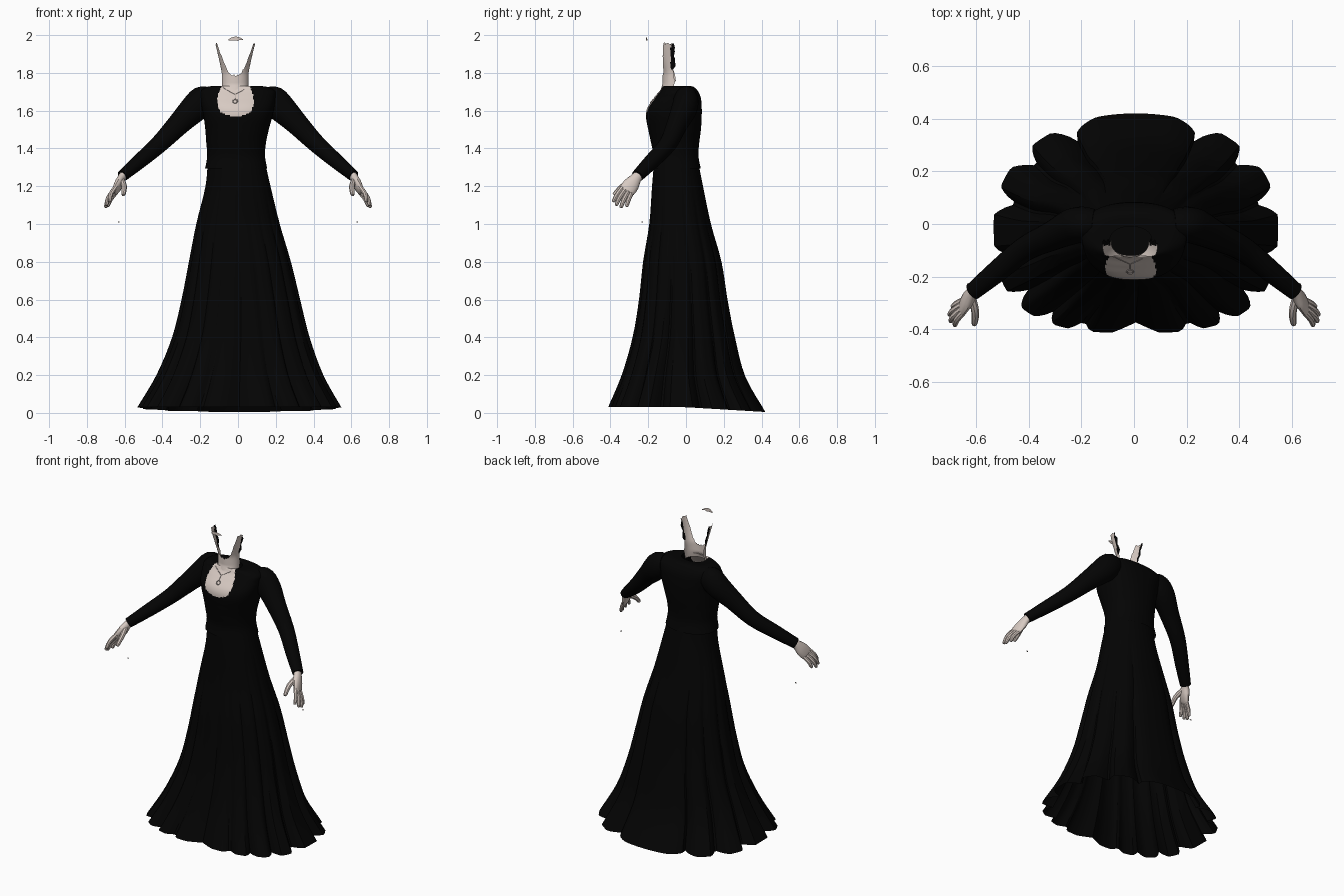
import bpy, bmesh, math, random
from mathutils import Vector

if "Cube" in bpy.data.objects:
    bpy.data.objects.remove(bpy.data.objects["Cube"])

random.seed(4)


def material(name, rgb):
    m = bpy.data.materials.new(name)
    m.diffuse_color = (*rgb, 1)
    m.use_nodes = True
    m.node_tree.nodes["Principled BSDF"].inputs["Base Color"].default_value = m.diffuse_color
    return m


BLACK = material("black cloth", (0.0011, 0.0011, 0.0011))
SKIN = material("pale skin", (0.68, 0.59, 0.54))
GREY = material("dull silver", (0.42, 0.37, 0.35))


def make(name, verts, faces, mats, rule=None, angle=40):
    me = bpy.data.meshes.new(name)
    me.from_pydata(verts, [], faces)
    for m in mats:
        me.materials.append(m)
    bm = bmesh.new()
    bm.from_mesh(me)
    bmesh.ops.recalc_face_normals(bm, faces=bm.faces)
    if rule:
        for f in bm.faces:
            f.material_index = rule(f.calc_center_median())
    bm.to_mesh(me)
    bm.free()
    ob = bpy.data.objects.new(name, me)
    bpy.context.collection.objects.link(ob)
    bpy.ops.object.select_all(action='DESELECT')
    ob.select_set(True)
    bpy.context.view_layer.objects.active = ob
    bpy.ops.object.shade_smooth_by_angle(angle=math.radians(angle))
    return ob


def grid_faces(rows, cols, closed):
    return [(r * cols + c, r * cols + (c + 1) % cols,
             (r + 1) * cols + (c + 1) % cols, (r + 1) * cols + c)
            for r in range(rows - 1) for c in range(cols if closed else cols - 1)]


def resample(rows, k):
    """Smooth in-between rows through a short table."""
    out = []
    for i in range(len(rows) - 1):
        p = [rows[max(0, min(len(rows) - 1, i + j))] for j in (-1, 0, 1, 2)]
        for s in range(k):
            t = s / k
            out.append([0.5 * (2 * b + (c - a) * t + (2 * a - 5 * b + 4 * c - d) * t * t
                               + (3 * b - a - 3 * c + d) * t ** 3)
                        for a, b, c, d in zip(*p)])
    return out + [list(rows[-1])]


def oval(a, cx, rx, yf, yb, nf, nb, scale=1.0):
    """Point on a rounded ring with its own front and back depth."""
    c, s = math.cos(a), math.sin(a)
    n = nb if s > 0 else nf
    m = (yf + yb) / 2
    x = math.copysign(abs(c) ** (2 / n), c) * rx
    y = abs(s) ** (2 / n) * ((yb if s > 0 else yf) - m)
    return cx + x * scale, m + y * scale


def tube(name, pts, mat, seg=12, across=None, k=3):
    """Sweep through (x, y, z, half width, half thickness)."""
    rows = resample(pts, k)
    P = [Vector(r[:3]) for r in rows]
    verts = []
    for i, r in enumerate(rows):
        d = (P[min(i + 1, len(P) - 1)] - P[max(i - 1, 0)]).normalized()
        u = Vector(across or (0, 1, 0))
        u = (u - d * u.dot(d)).normalized()
        v = d.cross(u)
        for s in range(seg):
            a = math.tau * s / seg
            verts.append(P[i] + u * math.cos(a) * r[3] + v * math.sin(a) * r[4])
    n = len(rows)
    faces = grid_faces(n, seg, True)
    faces += [tuple(range(seg)), tuple(range((n - 1) * seg, n * seg))]
    return make(name, verts, faces, [mat])


# Pleated skirt: z, centre x, half width, front y, back y, pleat depth, squareness
skirt_rows = resample([
    (1.34, -0.01, 0.150, -0.168, 0.062, 0.000, 2.2),
    (1.20, 0.00, 0.172, -0.180, 0.090, 0.005, 2.2),
    (1.00, 0.00, 0.221, -0.195, 0.132, 0.030, 2.2),
    (0.80, 0.01, 0.270, -0.228, 0.188, 0.055, 2.3),
    (0.60, 0.015, 0.314, -0.250, 0.220, 0.075, 2.4),
    (0.40, 0.015, 0.364, -0.284, 0.260, 0.095, 2.5),
    (0.20, 0.01, 0.442, -0.342, 0.315, 0.125, 2.7),
    (0.03, 0.007, 0.540, -0.414, 0.420, 0.160, 2.9)], 4)
SEG = 180
VALLEYS = (-28, 28, 53, 79, 103, 127, 148, 165, 180)   # degrees from the back


def pleat(turn):
    """0 in a fold, 1 on the crest; front folds are shallower."""
    for lo, hi in zip(VALLEYS, VALLEYS[1:]):
        if turn <= hi:
            u = (turn - lo) / (hi - lo)
            power = 0.45 if lo < 0 else 0.8
            lobe = min(1, 1.2 * max(0, math.sin(math.pi * u)) ** power)
            return lobe if turn < 127 else 1 - (1 - lobe) * 0.6
    return 0.4


verts = []
for i, (z, cx, rx, yf, yb, amp, n) in enumerate(skirt_rows):
    low = i / (len(skirt_rows) - 1)
    for s in range(SEG):
        a = math.tau * s / SEG
        turn = abs((math.degrees(a) - 90 + 180) % 360 - 180)
        x, y = oval(a, cx, rx, yf, yb, n, 2.1, 1 - amp * (1 - pleat(turn)))
        verts.append((x, y, z - max(0, y) * 0.06 * low ** 4))
make("skirt", verts, grid_faces(len(skirt_rows), SEG, True), [BLACK], angle=30)

# Lining that closes the waist
waist = [(*oval(math.tau * s / 48, -0.01, 0.153, -0.170, 0.066, 2.2, 2.2), 1.33) for s in range(48)]
make("waist_lining", waist, [tuple(range(48))], [BLACK])

# Bodice with a scooped neckline, open at the neck
body_rows = resample([
    (1.295, -0.01, 0.164, -0.178, 0.078, 2.2),
    (1.36, -0.01, 0.153, -0.172, 0.066, 2.2),
    (1.43, -0.01, 0.158, -0.185, 0.070, 2.2),
    (1.50, -0.005, 0.168, -0.200, 0.079, 2.3),
    (1.57, 0.00, 0.182, -0.212, 0.083, 2.4),
    (1.62, 0.00, 0.192, -0.202, 0.083, 2.5),
    (1.67, 0.00, 0.198, -0.165, 0.078, 2.6),
    (1.705, 0.00, 0.195, -0.137, 0.062, 2.6),
    (1.728, -0.005, 0.150, -0.126, 0.035, 2.4),
    (1.728, -0.012, 0.080, -0.120, -0.010, 2.2)], 8)
SEG = 180
verts = []
for z, cx, rx, yf, yb, n in body_rows:
    for s in range(SEG):
        verts.append((*oval(math.tau * s / SEG, cx, rx, yf, yb, n, n), z))


def neckline(c):
    dx = abs(c.x + 0.013)
    edge = 0.096 - 4.0 * (c.z - 1.655) ** 2
    return 1 if c.y < -0.085 and dx < edge and c.z > 1.570 + 3.5 * dx * dx else 0


make("bodice", verts, grid_faces(len(body_rows), SEG, True), [BLACK, SKIN], neckline)

# Front half of the neck, rising to ragged points at both sides
ROWS, COLS = 14, 41
verts = []
for r in range(ROWS):
    t = r / (ROWS - 1)
    for c in range(COLS):
        a = math.radians(-96 + 192 * c / (COLS - 1))
        top = 1.79 + 0.165 * min(1, abs(math.sin(a)) / 0.92) ** 4
        z = 1.70 + (top - 1.70) * t
        up = max(0, (z - 1.80) / 0.155)
        rx = 0.071 + 0.034 * up ** 1.1
        y = -0.070 - (0.055 + 0.045 * up) * math.cos(a) - 0.010 * up
        if z < 1.74:
            y -= 0.3 * (1.74 - z) * math.cos(a)
        if c in (0, COLS - 1):
            y += random.uniform(-0.006, 0.012)
        if r == ROWS - 1:
            z += random.uniform(-0.007, 0.006)
        verts.append((-0.015 + rx * math.sin(a), y, z))
make("neck", verts, grid_faces(ROWS, COLS, False), [SKIN, BLACK],
     lambda c: 1 if c.z > 1.82 and c.y > -0.081 else 0)

# Sleeves and hands, mirrored
palm_across = (0, -0.78, 0.62)
fingers = {
    "index_finger": ((0.646, -0.332, 1.198), (0.672, -0.362, 1.160), (0.680, -0.383, 1.122)),
    "middle_finger": ((0.650, -0.320, 1.185), (0.685, -0.350, 1.143), (0.696, -0.368, 1.103)),
    "ring_finger": ((0.650, -0.304, 1.174), (0.686, -0.328, 1.132), (0.700, -0.343, 1.092)),
    "little_finger": ((0.646, -0.288, 1.166), (0.675, -0.304, 1.130), (0.688, -0.313, 1.097)),
    "thumb": ((0.615, -0.280, 1.232), (0.603, -0.335, 1.200), (0.606, -0.378, 1.158)),
}
for side, sx in (("right", 1), ("left", -1)):
    def flip(rows):
        return [(sx * r[0], *r[1:]) for r in rows]
    tube(side + "_sleeve", flip([
        (0.150, 0.000, 1.662, 0.056, 0.064),
        (0.188, 0.000, 1.652, 0.066, 0.079),
        (0.235, -0.010, 1.608, 0.068, 0.075),
        (0.310, -0.045, 1.533, 0.056, 0.061),
        (0.415, -0.095, 1.425, 0.047, 0.048),
        (0.520, -0.180, 1.333, 0.042, 0.040),
        (0.612, -0.256, 1.255, 0.034, 0.031)]), BLACK, 18)
    tube(side + "_palm", flip([
        (0.595, -0.240, 1.270, 0.028, 0.022),
        (0.615, -0.262, 1.245, 0.029, 0.022),
        (0.632, -0.288, 1.210, 0.042, 0.023),
        (0.650, -0.312, 1.178, 0.042, 0.016),
        (0.658, -0.319, 1.166, 0.030, 0.009)]), SKIN, 14, palm_across)
    for name, (a, b, c) in fingers.items():
        w = 0.015 if name == "thumb" else 0.0125
        tip = Vector(c) + (Vector(c) - Vector(b)).normalized() * 0.006
        tube(side + "_" + name, flip([(*a, w, w), (*b, w, w), (*c, w * 0.75, w * 0.75),
                                      (*tip, w * 0.3, w * 0.3)]), SKIN, 8, palm_across)
    # Loose speck below the hand
    tube(side + "_speck", flip([(0.627, -0.232, 1.010, 0.004, 0.003),
                                (0.635, -0.230, 1.010, 0.004, 0.003)]), GREY, 5, k=1)

# Necklace: fine chain and round pendant
for side, x in (("left", -0.078), ("right", 0.048)):
    tube(side + "_chain", [(x, -0.124, 1.722, 0.0015, 0.0015),
                           ((x - 0.015) / 2, -0.139, 1.703, 0.0015, 0.0015),
                           (-0.015, -0.153, 1.687, 0.0015, 0.0015)], GREY, 6)
tube("chain_drop", [(-0.015, -0.153, 1.687, 0.0015, 0.0015),
                    (-0.015, -0.173, 1.663, 0.0015, 0.0015)], GREY, 6, (1, 0, 0))
bpy.ops.mesh.primitive_torus_add(location=(-0.015, -0.182, 1.650), rotation=(math.radians(52), 0, 0),
                                 major_radius=0.012, minor_radius=0.003,
                                 major_segments=20, minor_segments=6)
bpy.context.object.name = "pendant"
bpy.context.object.data.materials.append(GREY)

# Small floating crescent above the neck
verts = []
for r in range(2):
    for c in range(9):
        u = c / 4 - 1
        z = 1.992 - 0.014 * u * u if r else 1.972 + random.uniform(-0.003, 0.003)
        verts.append((-0.012 + 0.038 * u, -0.212 + 0.008 * u * u, z))
make("upper_fragment", verts, grid_faces(2, 9, False), [SKIN])
